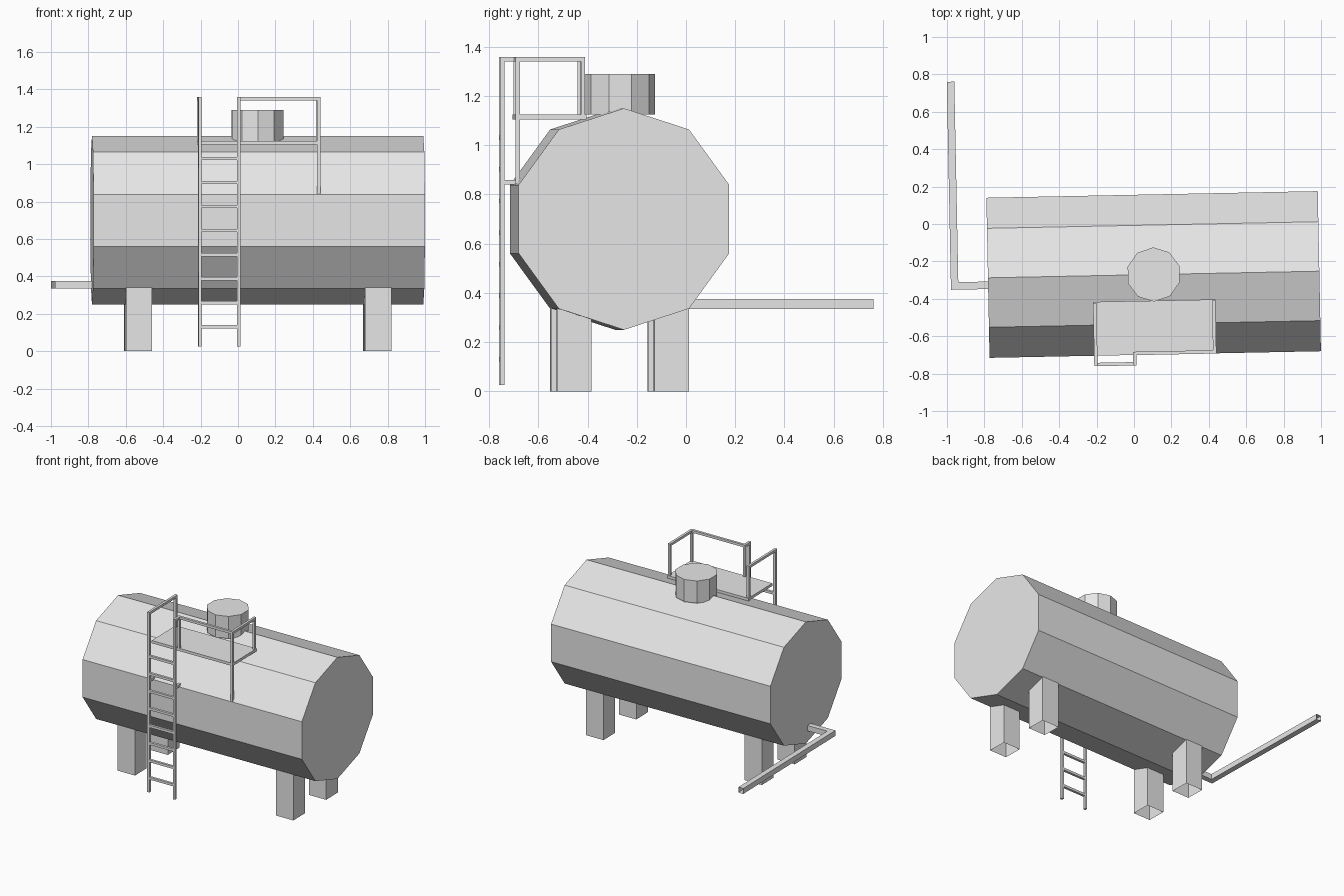
import bpy, bmesh
from math import sin, cos, pi
from mathutils import Matrix, Vector

default = bpy.data.objects.get("Cube")
if default:
    bpy.data.objects.remove(default, do_unlink=True)

grey = bpy.data.materials.new("plain_grey")
grey.use_nodes = True
grey.diffuse_color = (0.8, 0.8, 0.8, 1)
grey.node_tree.nodes["Principled BSDF"].inputs["Base Color"].default_value = (0.8, 0.8, 0.8, 1)

# The whole assembly is turned very slightly about the tank's centre
PLACE = Matrix.Translation((0.105, -0.27, 0)) @ Matrix.Rotation(0.02, 4, 'Z')
BAR = 0.018


def finish(name, bm):
    bmesh.ops.recalc_face_normals(bm, faces=bm.faces)
    bm.transform(PLACE)
    mesh = bpy.data.meshes.new(name)
    bm.to_mesh(mesh)
    bm.free()
    mesh.materials.append(grey)
    obj = bpy.data.objects.new(name, mesh)
    bpy.context.collection.objects.link(obj)
    return obj


def prism(name, points, depth, open_end=None):
    """Extrude a closed profile; open_end picks faces to leave out."""
    bm = bmesh.new()
    face = bm.faces.new([bm.verts.new(p) for p in points])
    new = bmesh.ops.extrude_face_region(bm, geom=[face], use_keep_orig=True)
    moved = [g for g in new["geom"] if isinstance(g, bmesh.types.BMVert)]
    bmesh.ops.translate(bm, verts=moved, vec=depth)
    bmesh.ops.recalc_face_normals(bm, faces=bm.faces)
    if open_end:
        drop = [f for f in bm.faces if open_end(f.calc_center_median())]
        bmesh.ops.delete(bm, geom=drop, context='FACES_ONLY')
    return finish(name, bm)


def add_box(bm, low, high):
    low, high = Vector(low), Vector(high)
    size = high - low
    matrix = Matrix.Translation((low + high) / 2) @ Matrix.Diagonal((*size, 1))
    bmesh.ops.create_cube(bm, size=1, matrix=matrix)


def bars(name, segments):
    """Square bars, each running along one axis between two points."""
    bm = bmesh.new()
    half = Vector((BAR, BAR, BAR)) / 2
    for a, b in segments:
        low = Vector(map(min, a, b)) - half
        high = Vector(map(max, a, b)) + half
        add_box(bm, low, high)
    return finish(name, bm)


def decagon(radius):
    angles = [pi / 2 + i * pi / 5 for i in range(10)]
    return [(radius * cos(a), radius * sin(a)) for a in angles]


# Tank body and filler hatch
HALF = 0.886
prism("tank", [(-HALF, v, 0.70 + z) for v, z in decagon(0.45)], (2 * HALF, 0, 0))
prism("hatch", [(u, v, 1.125) for u, v in decagon(0.145)], (0, 0, 0.165))

# Four hollow legs, open underneath
for side, u in (("right", -0.64), ("left", 0.64)):
    for end, v in (("front", -0.1975), ("back", 0.1975)):
        w = 0.07
        corners = [(u - w, v - w, 0), (u + w, v - w, 0), (u + w, v + w, 0), (u - w, v + w, 0)]
        prism(f"{end}_{side}_leg", corners, (0, 0, 0.4), lambda c: c.z < 0.01)

# Outlet pipe with an elbow and an open mouth
outer, inner, near, far, mouth = -1.085, -1.045, -0.06, -0.02, 1.052
elbow = [(outer, mouth), (outer, near), (-0.87, near), (-0.87, far), (inner, far), (inner, mouth)]
prism("outlet_pipe", [(u, v, 0.335) for u, v in elbow], (0, 0, 0.04), lambda c: c.y > mouth - 0.01)

# Walkway platform
bm = bmesh.new()
add_box(bm, (-0.327, -0.428, 1.105), (0.327, -0.14, 1.125))
finish("platform", bm)

# Ladder: rails, rungs and brackets to the tank
left, mid, right = -0.318, -0.11, 0.318
ladder_v, front_v, back_v = -0.475, -0.42, -0.155
top, deck = 1.35, 1.115
bars("ladder_rails", [((u, ladder_v, 0.035), (u, ladder_v, top)) for u in (left, mid)])
rungs = [0.131 + 0.1285 * i for i in range(8)]
bars("ladder_rungs", [((left, ladder_v, z), (mid, ladder_v, z)) for z in rungs])
bars("ladder_brackets", [((u, ladder_v, 0.85), (u, front_v, 0.85)) for u in (left, mid)])

# Guard rail around the platform
bars("guard_posts", [
    ((mid, front_v, deck), (mid, front_v, top)),
    ((right, front_v, 0.85), (right, front_v, top)),
    ((left, back_v, deck), (left, back_v, top)),
    ((right, back_v, deck), (right, back_v, top)),
])
bars("guard_rails", [
    ((left, ladder_v, top), (left, back_v, top)),
    ((mid, ladder_v, top), (mid, front_v, top)),
    ((mid, front_v, top), (right, front_v, top)),
    ((right, front_v, top), (right, back_v, top)),
])
